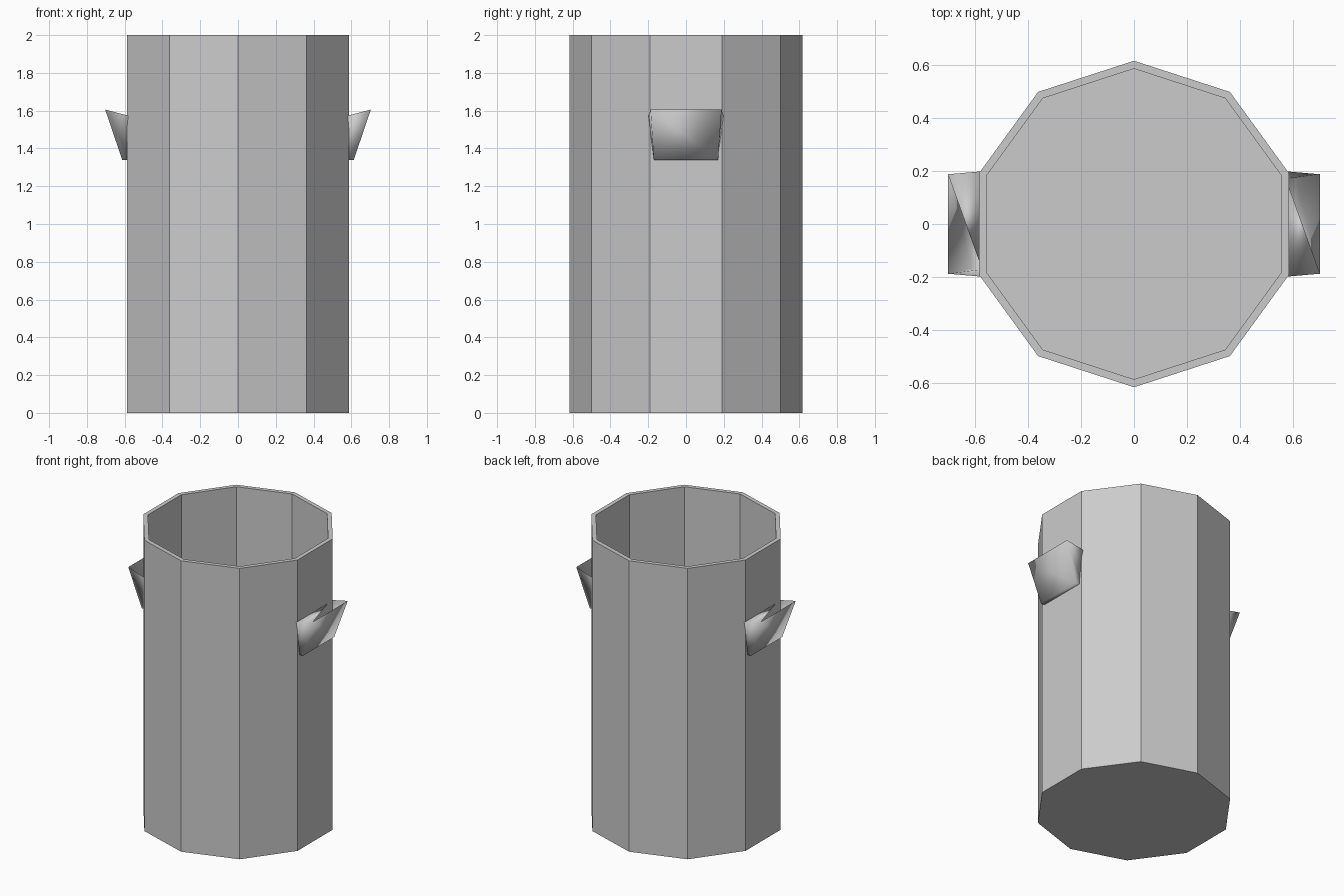
import bpy, bmesh, math
from mathutils import Matrix

if "Cube" in bpy.data.objects:
    bpy.data.objects.remove(bpy.data.objects["Cube"])


def make_object(name, bm):
    mesh = bpy.data.meshes.new(name)
    bm.to_mesh(mesh)
    bm.free()
    obj = bpy.data.objects.new(name, mesh)
    bpy.context.collection.objects.link(obj)
    return obj


SIDES, OUTER, INNER, HEIGHT, FLOOR = 10, 0.617, 0.587, 2.0, 0.03


def ring(bm, radius, z):
    angles = [math.pi / 2 + math.tau * i / SIDES for i in range(SIDES)]
    return [bm.verts.new((radius * math.cos(a), radius * math.sin(a), z)) for a in angles]


# Ten-sided open container with a thin wall
bm = bmesh.new()
rings = [ring(bm, r, z) for r, z in ((OUTER, 0), (OUTER, HEIGHT), (INNER, HEIGHT), (INNER, FLOOR))]
for low, high in zip(rings, rings[1:]):
    for i in range(SIDES):
        j = (i + 1) % SIDES
        bm.faces.new((low[i], low[j], high[j], high[i]))
bm.faces.new(rings[0][::-1])
bm.faces.new(rings[-1])
make_object("container_body", bm)

# Tapered side lugs, their inner ends sunk in the wall; half of each top is open
for name, angle in (("right_lug", 0), ("left_lug", math.pi)):
    bm = bmesh.new()
    profile = ((0.564, 0.20, 1.57), (0.703, 0.188, 1.605), (0.613, 0.17, 1.34), (0.564, 0.17, 1.34))
    front = [bm.verts.new((x, -y, z)) for x, y, z in profile]
    back = [bm.verts.new((x, y, z)) for x, y, z in profile]
    bm.faces.new(front)
    bm.faces.new(back[::-1])
    for i in (1, 2, 3):
        j = (i + 1) % 4
        bm.faces.new((front[i], back[i], back[j], front[j]))
    bm.faces.new((front[0], front[1], back[0]))
    bmesh.ops.recalc_face_normals(bm, faces=bm.faces)
    bm.transform(Matrix.Rotation(angle, 4, 'Z'))
    for face in bm.faces:
        face.smooth = True
    make_object(name, bm)
